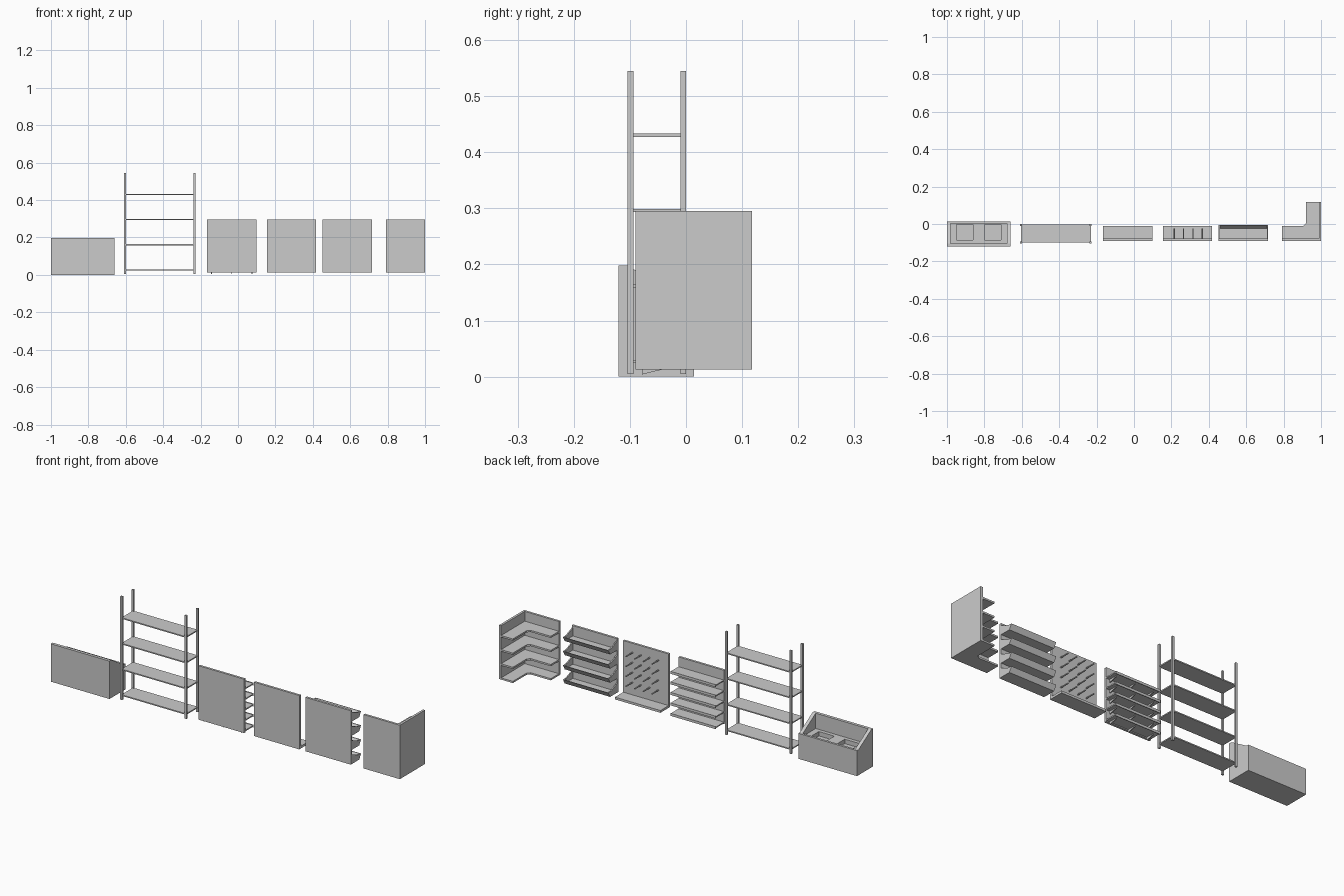
import bpy, bmesh
from mathutils import Vector, Matrix

if "Cube" in bpy.data.objects:
    bpy.data.objects.remove(bpy.data.objects["Cube"])


def add_prism(bm, pts, vec):
    """Extrude a closed outline of 3D points along vec."""
    f = bm.faces.new([bm.verts.new(p) for p in pts])
    ext = bmesh.ops.extrude_face_region(bm, geom=[f])
    vs = [g for g in ext["geom"] if isinstance(g, bmesh.types.BMVert)]
    bmesh.ops.translate(bm, vec=Vector(vec), verts=vs)


def add_box(bm, x0, x1, y0, y1, z0, z1):
    add_prism(bm, [(x0, y0, z0), (x1, y0, z0), (x1, y1, z0), (x0, y1, z0)], (0, 0, z1 - z0))


def finish(name, bm):
    bmesh.ops.recalc_face_normals(bm, faces=bm.faces)
    me = bpy.data.meshes.new(name)
    bm.to_mesh(me)
    bm.free()
    ob = bpy.data.objects.new(name, me)
    bpy.context.collection.objects.link(ob)
    return ob


def boxes(name, items):
    bm = bmesh.new()
    for b in items:
        add_box(bm, *b)
    return finish(name, bm)


def side_profile(bm, x0, x1, yz):
    add_prism(bm, [(x0, y, z) for y, z in yz], (x1 - x0, 0, 0))


BACK, PANEL, FRONT = -0.09, -0.078, -0.01
Z0, Z1 = 0.013, 0.295
LEVELS = (0.013, 0.087, 0.161, 0.235)

# Display bin: sloping side walls, low open side, two recessed trays
X0, X1, Y0, Y1 = -1.0, -0.66, -0.12, 0.014
T = 0.018
slope = [(Y0, 0), (Y1, 0), (Y1, 0.133), (Y1 - 0.012, 0.133), (Y0 + 0.016, 0.198), (Y0, 0.198)]
bm = bmesh.new()
side_profile(bm, X0, X0 + T, slope)
side_profile(bm, X1 - T, X1, slope)
add_box(bm, X0 + T, X1 - T, Y0, Y0 + 0.016, 0, 0.198)
add_box(bm, X0 + T, X1 - T, Y1 - 0.012, Y1, 0, 0.133)
add_box(bm, X0 + T, X1 - T, Y0 + 0.016, Y1 - 0.012, 0, 0.095)
finish("display_bin", bm)
xs = [X0 + T, -0.95, -0.86, -0.80, -0.71, X1 - T]
ya, yb = Y0 + 0.016, Y1 - 0.012
tray = [(xs[i], xs[i + 1], ya, yb, 0.095, 0.118) for i in (0, 2, 4)]
for i in (1, 3):
    tray += [(xs[i], xs[i + 1], ya, -0.085, 0.095, 0.118),
             (xs[i], xs[i + 1], -0.004, yb, 0.095, 0.118)]
boxes("bin_tray_deck", tray)

# Open rack: four posts and four boards
boxes("rack_posts", [(x, x + 0.011, y, y + 0.01, 0.005, 0.545)
                     for x in (-0.609, -0.237) for y in (-0.104, -0.01)])
boxes("rack_boards", [(-0.605, -0.23, -0.1, -0.004, z - 0.003, z + 0.003)
                      for z in (0.027, 0.161, 0.296, 0.43)])

# Back panels of the three straight wall units
for name, x0, x1 in (("shelf_unit_panel", -0.165, 0.098),
                     ("peg_unit_panel", 0.155, 0.418),
                     ("trough_unit_panel", 0.453, 0.716)):
    boxes(name, [(x0, x1, BACK, PANEL, Z0, Z1)])

# Straight shelves with a small front lip and brackets below
bm = bmesh.new()
for i in range(5):
    z = 0.018 + i * 0.055
    add_box(bm, -0.165, 0.098, PANEL, FRONT, z, z + 0.006)
    add_box(bm, -0.165, 0.098, FRONT - 0.004, FRONT, z - 0.005, z + 0.008)
    for x in (-0.145, -0.036, 0.073):
        side_profile(bm, x, x + 0.005, [(PANEL, z), (FRONT - 0.01, z), (PANEL, z - 0.014)])
finish("straight_shelves", bm)

# Peg unit: base shelf and a grid of pegs
boxes("peg_unit_base", [(0.155, 0.418, PANEL, FRONT, Z0, Z0 + 0.012)])
bm = bmesh.new()
for row in range(4):
    for x in (0.215, 0.265, 0.315, 0.365):
        m = Matrix.Translation((x, PANEL + 0.026, 0.09 + row * 0.052)) @ Matrix.Rotation(1.5708, 4, 'X')
        bmesh.ops.create_cone(bm, cap_ends=True, segments=8, radius1=0.0035,
                              radius2=0.0035, depth=0.054, matrix=m)
finish("pegs", bm)

# Troughs: floor with outward leaning lip and end cheeks
bm = bmesh.new()
for z in LEVELS:
    side_profile(bm, 0.453, 0.716, [(PANEL, z), (-0.02, z), (-0.005, z + 0.026),
                                    (-0.009, z + 0.026), (-0.023, z + 0.006), (PANEL, z + 0.006)])
    cheek = [(PANEL, z), (-0.02, z), (-0.006, z + 0.026), (-0.03, z + 0.028), (PANEL, z + 0.048)]
    for x in (0.453, 0.71):
        side_profile(bm, x, x + 0.006, cheek)
finish("troughs", bm)

# Corner unit: two panels and L-shaped shelves
boxes("corner_panels", [(0.79, 1.0, BACK, PANEL, Z0, Z1),
                        (0.988, 1.0, PANEL, 0.118, Z0, Z1)])
bm = bmesh.new()
for z in LEVELS:
    outline = [(0.79, PANEL), (0.988, PANEL), (0.988, 0.118), (0.92, 0.118),
               (0.92, 0.004), (0.906, FRONT), (0.79, FRONT)]
    add_prism(bm, [(x, y, z) for x, y in outline], (0, 0, 0.009))
finish("corner_shelves", bm)
